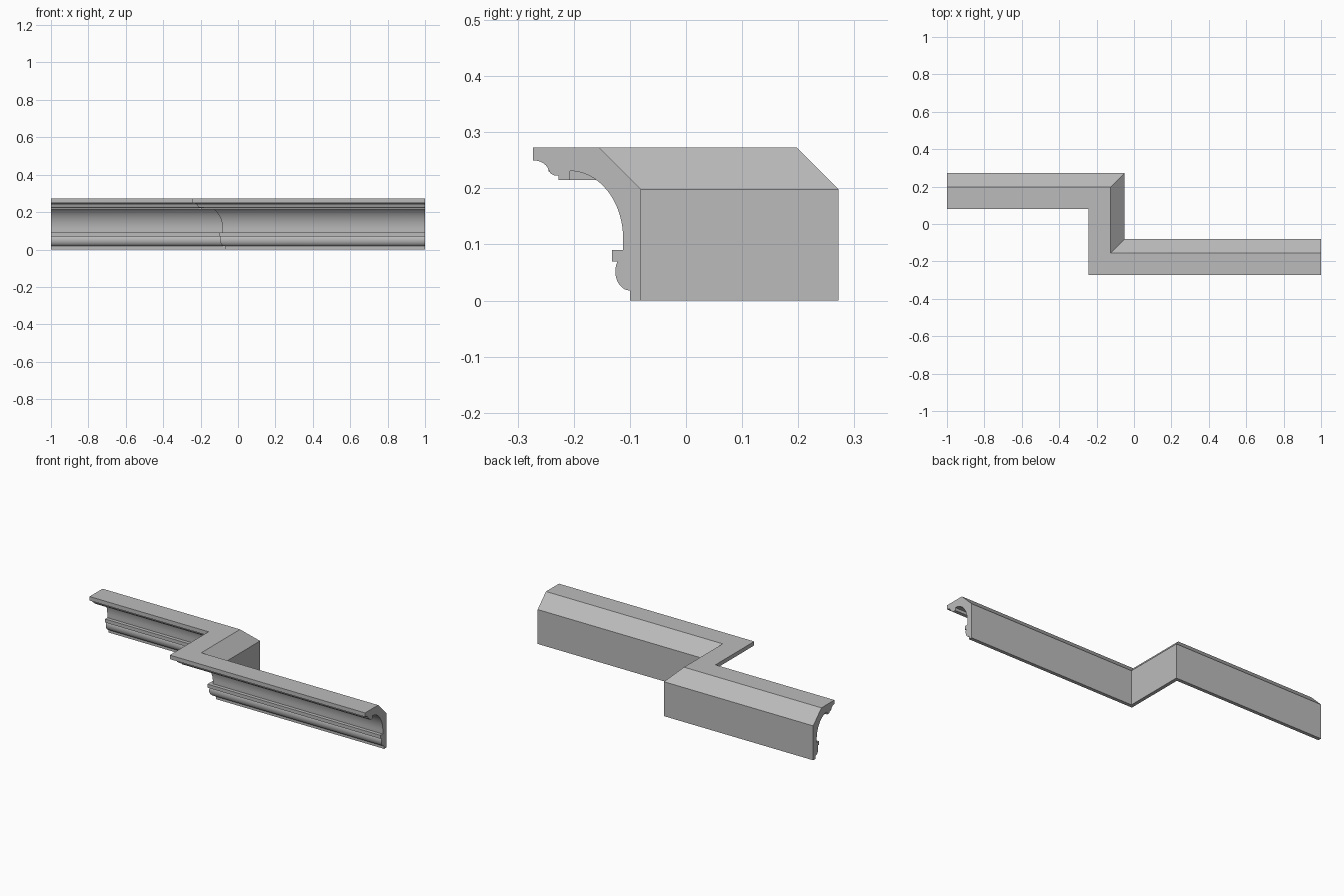
import bpy, bmesh
from math import sin, cos, radians

cube = bpy.data.objects.get("Cube")
if cube:
    bpy.data.objects.remove(cube, do_unlink=True)

# Single plaster grey
mat = bpy.data.materials.new("plaster grey")
mat.use_nodes = True
grey = (0.5, 0.5, 0.5, 1)
mat.diffuse_color = grey
mat.node_tree.nodes["Principled BSDF"].inputs["Base Color"].default_value = grey


def arc(cd, cz, rd, rz, start, end, steps):
    """Elliptical arc in (depth from wall, height)."""
    angles = [radians(start + (end - start) * i / steps) for i in range(steps + 1)]
    return [(cd + rd * cos(a), cz + rz * sin(a)) for a in angles]


# Cross-section: depth in front of the wall plane, height
profile = [(0, 0), (0, 0.198), (0.075, 0.273), (0.193, 0.273)]   # wall and sloped back
profile += arc(0.193, 0.230, 0.028, 0.020, 90, 180, 8)           # small upper cove
profile += arc(0.152, 0.236, 0.013, 0.013, 0, -90, 6)            # rounded lip
profile += [(0.147, 0.223), (0.147, 0.215), (0.127, 0.215)]      # drip step
profile += arc(0.127, 0.110, 0.095, 0.121, 90, 180, 20)          # main cove
profile += [(0.032, 0.09), (0.052, 0.09), (0.052, 0.07)]         # square fillet
profile += arc(0.020, 0.052, 0.026, 0.034, 32, -90, 12)          # rounded bead
profile += [(0.020, 0)]                                          # foot


def ring(bm, x, y, shift_x, shift_y):
    """Place the profile at a corner or end of the path."""
    return [bm.verts.new((x - shift_x * d, y - shift_y * d, z)) for d, z in profile]


# Sweep along the Z-shaped wall line with mitred corners
bm = bmesh.new()
rings = [ring(bm, -1, 0.272, 0, 1), ring(bm, -0.05, 0.272, 1, 1),
         ring(bm, -0.05, -0.08, 1, 1), ring(bm, 1, -0.08, 0, 1)]
for a, b in zip(rings, rings[1:]):
    for i in range(len(profile)):
        j = (i + 1) % len(profile)
        bm.faces.new((a[i], a[j], b[j], b[i]))
bm.faces.new(rings[0])
bm.faces.new(rings[-1])
bmesh.ops.recalc_face_normals(bm, faces=bm.faces)
mesh = bpy.data.meshes.new("cornice_moulding")
bm.to_mesh(mesh)
bm.free()
mesh.materials.append(mat)

cornice = bpy.data.objects.new("cornice_moulding", mesh)
bpy.context.collection.objects.link(cornice)
bpy.context.view_layer.objects.active = cornice
cornice.select_set(True)
bpy.ops.object.shade_smooth_by_angle(angle=radians(30))
